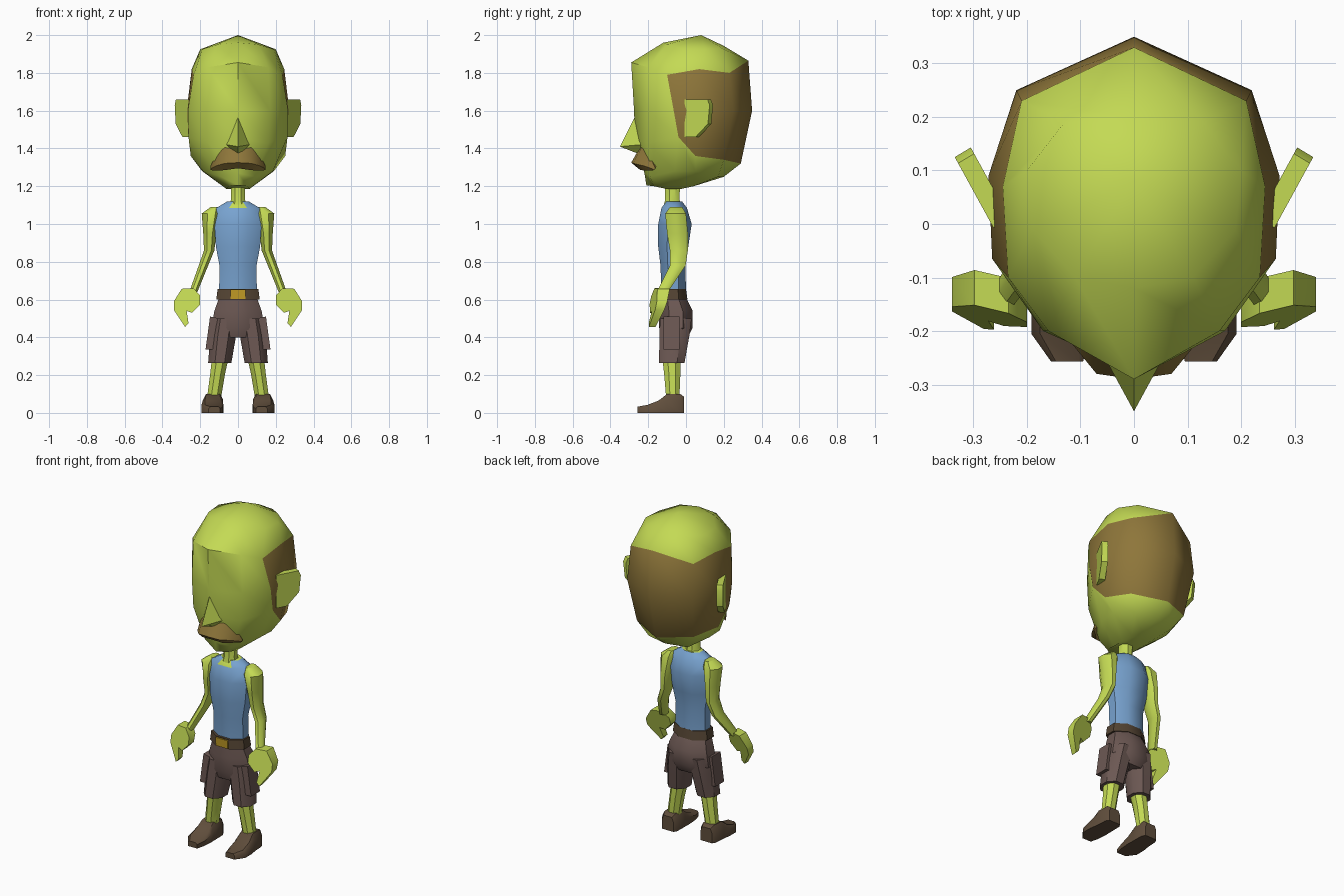
import bpy, bmesh, math
from mathutils import Vector

if "Cube" in bpy.data.objects:
    bpy.data.objects.remove(bpy.data.objects["Cube"])


def material(name, r, g, b):
    m = bpy.data.materials.new(name)
    lin = [((c / 255 + 0.055) / 1.055) ** 2.4 for c in (r, g, b)]
    m.diffuse_color = (*lin, 1)
    m.use_nodes = True
    m.node_tree.nodes["Principled BSDF"].inputs["Base Color"].default_value = m.diffuse_color
    return m


SKIN = material("green skin", 196, 218, 84)
HAIR = material("brown hair", 142, 118, 58)
SHIRT = material("blue shirt", 120, 163, 208)
CLOTH = material("brown cloth", 108, 88, 83)
BELT = material("dark belt", 84, 68, 51)
GOLD = material("gold buckle", 200, 160, 38)
SHOE = material("shoe leather", 96, 78, 60)


def loft(name, rings, mats, rule=None, mirror=False, angle=42):
    """Skin closed rings of equal length, cap both ends, smooth shallow edges."""
    bm = bmesh.new()
    rows = [[bm.verts.new(p) for p in ring] for ring in rings]
    n = len(rows[0])
    for k in range(len(rows) - 1):
        for j in range(n):
            i = (j + 1) % n
            f = bm.faces.new((rows[k][j], rows[k][i], rows[k + 1][i], rows[k + 1][j]))
            if rule:
                f.material_index = rule(k, j, f.calc_center_median())
    bm.faces.new(rows[0])
    top = bm.faces.new(rows[-1])
    if rule:
        top.material_index = rule(len(rows), 0, top.calc_center_median())
    bmesh.ops.remove_doubles(bm, verts=bm.verts, dist=0.0005)
    bmesh.ops.recalc_face_normals(bm, faces=bm.faces)
    for f in bm.faces:
        f.smooth = True
    for e in bm.edges:
        e.smooth = e.calc_face_angle(0) < math.radians(angle)
    me = bpy.data.meshes.new(name)
    bm.to_mesh(me)
    bm.free()
    for m in mats:
        me.materials.append(m)
    ob = bpy.data.objects.new(name, me)
    bpy.context.collection.objects.link(ob)
    if mirror:
        ob.modifiers.new("Mirror", 'MIRROR').use_clip = False
    return ob


def ring(z, x0, x1, y0, y1, n=8):
    """Horizontal n-sided ring filling the given x and y range."""
    s = 0.5 / math.cos(math.pi / n)
    out = []
    for i in range(n):
        a = 2 * math.pi * (i + 0.5) / n
        out.append(Vector(((x0 + x1) / 2 + (x1 - x0) * s * math.cos(a),
                           (y0 + y1) / 2 + (y1 - y0) * s * math.sin(a), z)))
    return out


def rings(rows):
    return [ring(*r) for r in rows]


# Head: half rings run from face centre round the side to the back
half = [
    [(0, -.12, 1.96), (.11, -.10, 1.95), (.19, -.01, 1.925), (.20, .10, 1.925), (.13, .19, 1.93), (0, .20, 1.943)],
    [(0, -.29, 1.855), (.16, -.20, 1.83), (.235, -.10, 1.79), (.245, .07, 1.82), (.21, .23, 1.80), (0, .33, 1.865)],
    [(0, -.275, 1.6), (.17, -.20, 1.6), (.265, -.065, 1.6), (.272, .09, 1.6), (.22, .25, 1.6), (0, .35, 1.6)],
    [(0, -.27, 1.45), (.16, -.20, 1.43), (.262, -.04, 1.46), (.25, .05, 1.36), (.19, .20, 1.34), (0, .29, 1.32)],
    [(0, -.22, 1.27), (.09, -.19, 1.25), (.185, -.06, 1.28), (.19, .05, 1.28), (.13, .17, 1.25), (0, .20, 1.25)],
    [(0, -.21, 1.205), (.05, -.17, 1.20), (.06, -.10, 1.185), (.06, -.03, 1.185), (.05, .04, 1.20), (0, .07, 1.21)],
]
head = [[(0, .08, 2.0)] * 10] + [h + [(-x, y, z) for x, y, z in h[4:0:-1]] for h in half]


def hair_rule(k, j, c):
    return 1 if k in (2, 3) and 2 <= j <= 7 else 0


def build_head(rs):
    # apex ring is a tiny circle so that its faces stay valid before welding
    tiny = [(.0001 * math.sin(i * math.pi / 5), .08 - .0001 * math.cos(i * math.pi / 5), 2.0) for i in range(10)]
    return loft("head", [tiny] + rs[1:], [SKIN, HAIR], hair_rule, angle=50)


build_head(head)

# Nose
loft("nose", [[(0, -.265, 1.58), (.004, -.26, 1.58), (-.004, -.26, 1.58)],
              [(0, -.35, 1.41), (.06, -.24, 1.42), (-.06, -.24, 1.42)],
              [(0, -.26, 1.375), (.03, -.23, 1.38), (-.03, -.23, 1.38)]], [SKIN])

# Moustache: diamond sections swept sideways
right = [(.145, -.17, .008, 1.297, .012), (.115, -.19, .035, 1.325, .042),
         (.07, -.235, .045, 1.345, .06)]
sweep = right + [(0, -.25, .04, 1.345, .05)] + [(-s[0], *s[1:]) for s in right[::-1]]
loft("moustache", [[(x, y, z + h), (x, y - d, z - h * .4), (x, y - d * .1, z - h), (x, y + d, z - h * .1)]
                   for x, y, d, z, h in sweep], [HAIR], angle=50)

# Ears: flat outline leaning away from the head
outline = [(-.15, 1.66), (.9, 1.66), (1, 1.63), (.92, 1.53), (.35, 1.46), (-.15, 1.46)]
front = [Vector((.272 + .063 * u, .01 + .115 * u, z)) for u, z in outline]
loft("ears", [front, [p + Vector((-.03, .018, 0)) for p in front]], [SKIN], mirror=True, angle=30)

# Neck
loft("neck", rings([(1.09, -.05, .05, -.12, -.02), (1.13, -.036, .036, -.11, -.035),
                    (1.23, -.038, .038, -.11, -.03)]), [SKIN])

# Torso: vest with skin showing between the shoulder straps
loft("torso", rings([(.63, -.10, .10, -.13, 0), (.78, -.098, .098, -.135, -.003),
                     (.88, -.117, .117, -.147, .012), (1.0, -.125, .125, -.147, .03),
                     (1.085, -.115, .115, -.13, .005), (1.118, -.06, .06, -.105, -.02)]),
     [SHIRT, SKIN], lambda k, j, c: 1 if k > 4 or (k == 4 and c.y < -.08 and abs(c.x) < .04) else 0)

# Arms
loft("arms", rings([(1.09, .10, .145, -.085, -.02), (1.055, .09, .192, -.11, .0),
                    (.95, .115, .184, -.10, .01), (.86, .125, .18, -.085, .01),
                    (.78, .158, .208, -.085, -.002), (.64, .215, .258, -.155, -.095)]),
     [SKIN], mirror=True)

# Hands: mitten outline with a thumb, thinner toward the fingertips
hand = [(.235, .66), (.298, .657), (.34, .59), (.34, .545), (.28, .455), (.262, .475),
        (.272, .54), (.243, .53), (.20, .575), (.20, .62)]


def hand_side(s):
    out = []
    for x, z in hand:
        t = (.66 - z) / .2
        out.append((x, -.125 - .055 * t + (x - .27) * .25 + s * (.033 - .015 * t), z))
    return out


loft("hands", [hand_side(-1), hand_side(1)], [SKIN], mirror=True)

# Belt and buckle
loft("belt", rings([(.60, -.115, .115, -.15, .008), (.655, -.108, .108, -.145, .0)]), [BELT])
loft("buckle", [[(x, y - (.6 - z) * -.09 + .0, z) for x, z in
                 ((-.04, .602), (.04, .602), (.04, .654), (-.04, .654))]
                for y in (-.155, -.147)], [GOLD])

# Shorts: hips, two legs and side pockets
loft("shorts_hips", rings([(.61, -.10, .10, -.14, 0), (.54, -.125, .125, -.143, .035),
                           (.45, -.14, .14, -.142, .035), (.40, -.10, .10, -.13, .01)]), [CLOTH])
loft("shorts_legs", rings([(.50, .004, .13, -.138, .03), (.41, .01, .147, -.14, .018),
                           (.265, .035, .158, -.143, -.008)]), [CLOTH], mirror=True)
pocket = [(.10, .50), (.148, .51), (.172, .335), (.12, .335)]
loft("shorts_pockets", [[(x, y, z) for x, z in pocket] for y in (-.12, -.035)], [CLOTH], mirror=True)

# Lower legs
loft("lower_legs", rings([(.29, .05, .138, -.125, -.03), (.20, .07, .148, -.115, -.03),
                          (.08, .09, .164, -.105, -.035)]), [SKIN], mirror=True)

# Shoes: sections swept from heel to toe
shoe = [(-.01, .13, .038, .085), (-.03, .13, .05, .1), (-.10, .132, .053, .1),
        (-.145, .135, .057, .065), (-.205, .137, .055, .042), (-.257, .125, .03, .033)]
loft("shoes", [[(c - w, y, 0), (c + w, y, 0), (c + w, y, h * .7), (c + w * .7, y, h),
                (c - w * .7, y, h), (c - w, y, h * .7)] for y, c, w, h in shoe], [SHOE], mirror=True)
